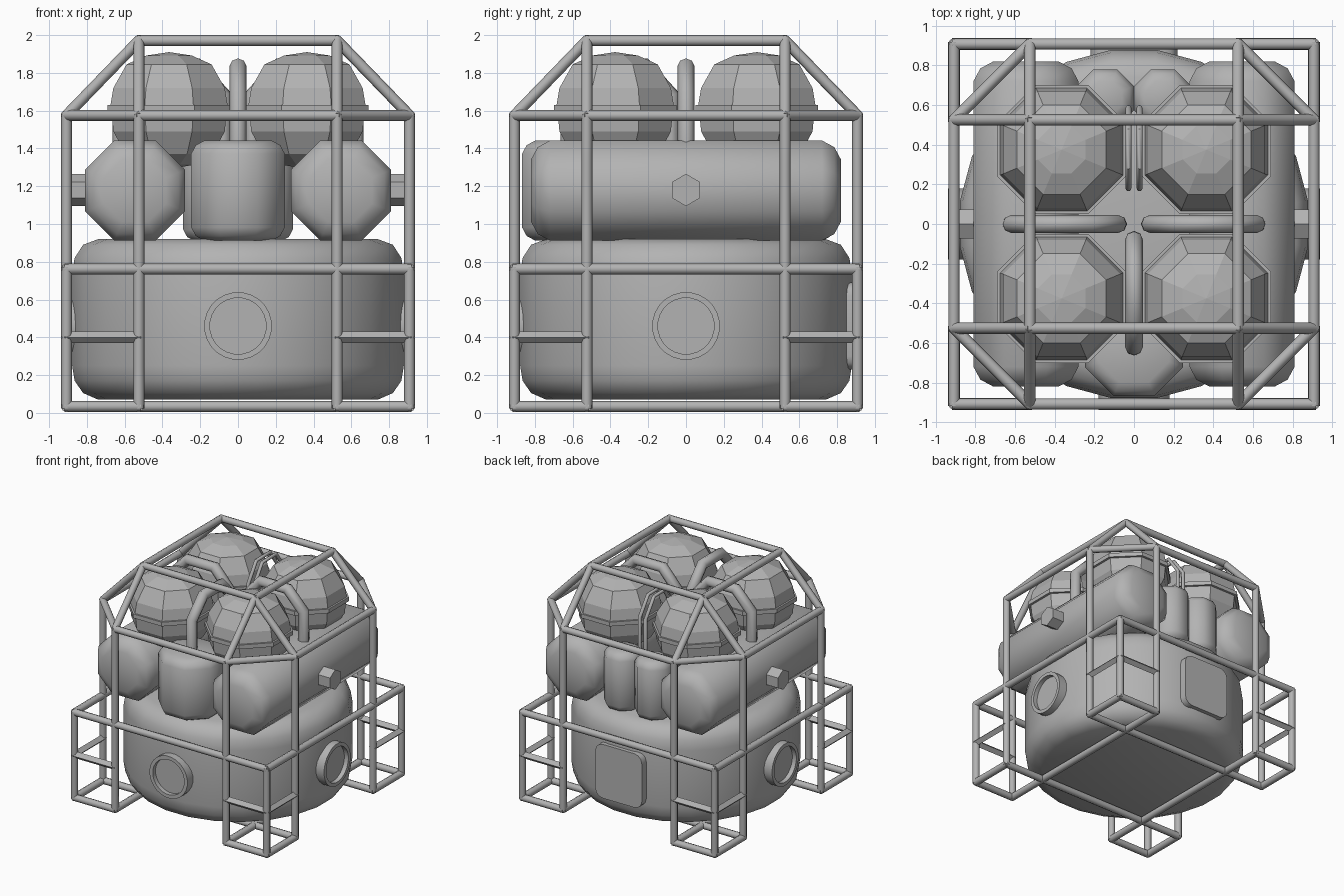
import bpy, bmesh, math
from mathutils import Matrix, Vector

if "Cube" in bpy.data.objects:
    bpy.data.objects.remove(bpy.data.objects["Cube"])

grey = bpy.data.materials.new("plain grey")
grey.diffuse_color = (0.45, 0.45, 0.45, 1)
grey.use_nodes = True
grey.node_tree.nodes["Principled BSDF"].inputs["Base Color"].default_value = grey.diffuse_color


def finish(name, bm, angle=None):
    """Turn a bmesh into an object; smooth it up to the given angle."""
    bmesh.ops.recalc_face_normals(bm, faces=bm.faces)
    me = bpy.data.meshes.new(name)
    bm.to_mesh(me)
    bm.free()
    me.materials.append(grey)
    ob = bpy.data.objects.new(name, me)
    bpy.context.collection.objects.link(ob)
    if angle:
        bpy.ops.object.select_all(action='DESELECT')
        ob.select_set(True)
        bpy.context.view_layer.objects.active = ob
        bpy.ops.object.shade_smooth_by_angle(angle=math.radians(angle))
    return ob


def lathe(name, profile, n, mat=Matrix(), angle=None):
    """Revolve (radius to the flats, height) points; flats face the axes."""
    bm = bmesh.new()
    k = 1 / math.cos(math.pi / n)
    rings = []
    for r, z in profile:
        if r == 0:
            rings.append([bm.verts.new(mat @ Vector((0, 0, z)))] * n)
            continue
        ring = []
        for i in range(n):
            a = 2 * math.pi * (i + 0.5) / n
            ring.append(bm.verts.new(mat @ Vector((r * k * math.cos(a), r * k * math.sin(a), z))))
        rings.append(ring)
    for a, b in zip(rings, rings[1:]):
        for i in range(n):
            j = (i + 1) % n
            vs = list(dict.fromkeys((a[i], a[j], b[j], b[i])))
            bm.faces.new(vs)
    return finish(name, bm, angle)


def add_bar(bm, a, b, r=0.029, n=8):
    a, b = Vector(a), Vector(b)
    d = b - a
    m = Matrix.Translation((a + b) / 2) @ d.to_track_quat('Z', 'Y').to_matrix().to_4x4()
    bmesh.ops.create_cone(bm, cap_ends=True, segments=n, radius1=r, radius2=r,
                          depth=d.length + r * 0.7, matrix=m)


def pipe(name, pts, r):
    cu = bpy.data.curves.new(name, 'CURVE')
    cu.dimensions = '3D'
    cu.bevel_depth, cu.bevel_resolution, cu.use_fill_caps = r, 2, True
    sp = cu.splines.new('POLY')
    sp.points.add(len(pts) - 1)
    for p, q in zip(sp.points, pts):
        p.co = (*q, 1)
    ob = bpy.data.objects.new(name, cu)
    bpy.context.collection.objects.link(ob)
    bpy.ops.object.select_all(action='DESELECT')
    ob.select_set(True)
    bpy.context.view_layer.objects.active = ob
    bpy.ops.object.convert(target='MESH')
    ob = bpy.context.view_layer.objects.active
    ob.data.materials.clear()
    ob.data.materials.append(grey)
    bpy.ops.object.shade_smooth_by_angle(angle=math.radians(50))


def spin(k):
    return Matrix.Rotation(k * math.pi / 2, 4, 'Z')


T = Matrix.Translation
TO_FRONT = Matrix.Rotation(math.pi / 2, 4, 'X')   # local z points to -y

# Outer tube frame: one quarter repeated four times around z
O, I = 0.908, 0.525
B, M, S, C = 0.034, 0.762, 1.575, 1.971
quarter = [
    ((O, -O, B), (O, -O, M)),                                # corner post
    ((I, -O, B), (I, -O, S)), ((O, -I, B), (O, -I, S)),      # tall posts
    ((I, -O, B), (O, -O, B)), ((O, -O, B), (O, -I, B)),      # foot square
    ((I, -I, B), (O, -I, B)), ((I, -O, B), (I, -I, B)),
    ((-I, -I, B), (I, -I, B)),                               # bottom cross bar
    ((-O, -O, M), (O, -O, M)),                               # middle ring
    ((-I, -O, S), (I, -O, S)), ((I, -O, S), (O, -I, S)),     # shoulder octagon
    ((I, -I, C), (I, -O, S)), ((I, -I, C), (O, -I, S)),      # sloping struts
    ((-I, -I, C), (I, -I, C)),                               # top square
]
bm = bmesh.new()
rungs = bmesh.new()
for k in range(4):
    R = spin(k)
    for a, b in quarter:
        add_bar(bm, R @ Vector(a), R @ Vector(b))
    for a, b in [((I, -O, 0.4), (O, -O, 0.4)), ((O, -O, 0.4), (O, -I, 0.4))]:
        add_bar(rungs, R @ Vector(a), R @ Vector(b), 0.03, 4)
finish("tube_frame", bm, 50)
finish("foot_rungs", rungs)

# Large round lower tank
lathe("lower_tank", [(0, 0.07), (0.74, 0.07), (0.82, 0.105), (0.865, 0.17), (0.878, 0.25),
                     (0.878, 0.74), (0.865, 0.82), (0.82, 0.89), (0.74, 0.92), (0, 0.92)], 24, angle=50)

# Round ports on front and sides, square hatch at the back
for k, side in ((0, "front"), (1, "right"), (3, "left")):
    lathe(side + "_port", [(0, 0.8), (0.178, 0.8), (0.178, 0.938), (0.148, 0.938), (0.148, 0.9), (0, 0.9)],
          24, T((0, 0, 0.46)) @ spin(k) @ TO_FRONT, 40)
bm = bmesh.new()
bmesh.ops.create_cube(bm, size=1, matrix=T((0, 0.86, 0.46)) @ Matrix.Diagonal((0.44, 0.1, 0.46, 1)))
edges = [e for e in bm.edges if abs(e.verts[0].co.y - e.verts[1].co.y) > 0.05]
bmesh.ops.bevel(bm, geom=edges, offset=0.07, segments=3, affect='EDGES', profile=0.5)
finish("back_hatch", bm, 40)


def capsule(r, h, e):
    """Profile of an octagonal tank with rounded ends."""
    half = [(0, h), (r - e, h), (r - 0.35 * e, h - 0.35 * e), (r, h - e)]
    return [(a, -z) for a, z in half] + [(a, z) for a, z in reversed(half)]


# Upper tanks
for s, side in ((-1, "left"), (1, "right")):
    lathe(side + "_tank", capsule(0.265, 0.82, 0.1), 8, T((s * 0.545, 0, 1.177)) @ TO_FRONT, 50)
    lathe(side + "_tank_stub", [(0, 0.6), (0.074, 0.6), (0.074, 0.92), (0, 0.92)], 6,
          T((0, 0, 1.18)) @ spin(s) @ TO_FRONT)
    lathe(side + "_back_bottle", capsule(0.145, 0.255, 0.06), 8, T((s * 0.145, 0.635, 1.165)), 50)
lathe("front_tank", capsule(0.248, 0.265, 0.07), 8, T((0, -0.62, 1.177)), 50)

# Four faceted globes with a rim
globe = [(0, -0.31), (0.14, -0.285), (0.23, -0.23), (0.295, -0.11), (0.305, -0.005), (0.325, -0.005), (0.325, 0.03),
         (0.31, 0.03), (0.295, 0.12), (0.225, 0.245), (0.12, 0.292), (0, 0.31)]
for sx in (-1, 1):
    for sy in (-1, 1):
        lathe("globe", globe, 8, T((sx * 0.365, sy * 0.375, 1.6)))

# Arched feed pipes running from the tanks to the middle
arch = [(0.62, 1.38), (0.62, 1.68), (0.47, 1.835), (0.22, 1.835), (0.08, 1.68), (0.08, 1.4)]
for k, side in ((0, "front"), (1, "right"), (3, "left")):
    pipe(side + "_feed_pipe", [spin(k) @ Vector((0, -d, z)) for d, z in arch], 0.045)
for s, side in ((-1, "left"), (1, "right")):
    pipe(side + "_thin_back_pipe", [(s * 0.028, 0.18 + (d - 0.08) * 0.75, z) for d, z in arch], 0.015)
